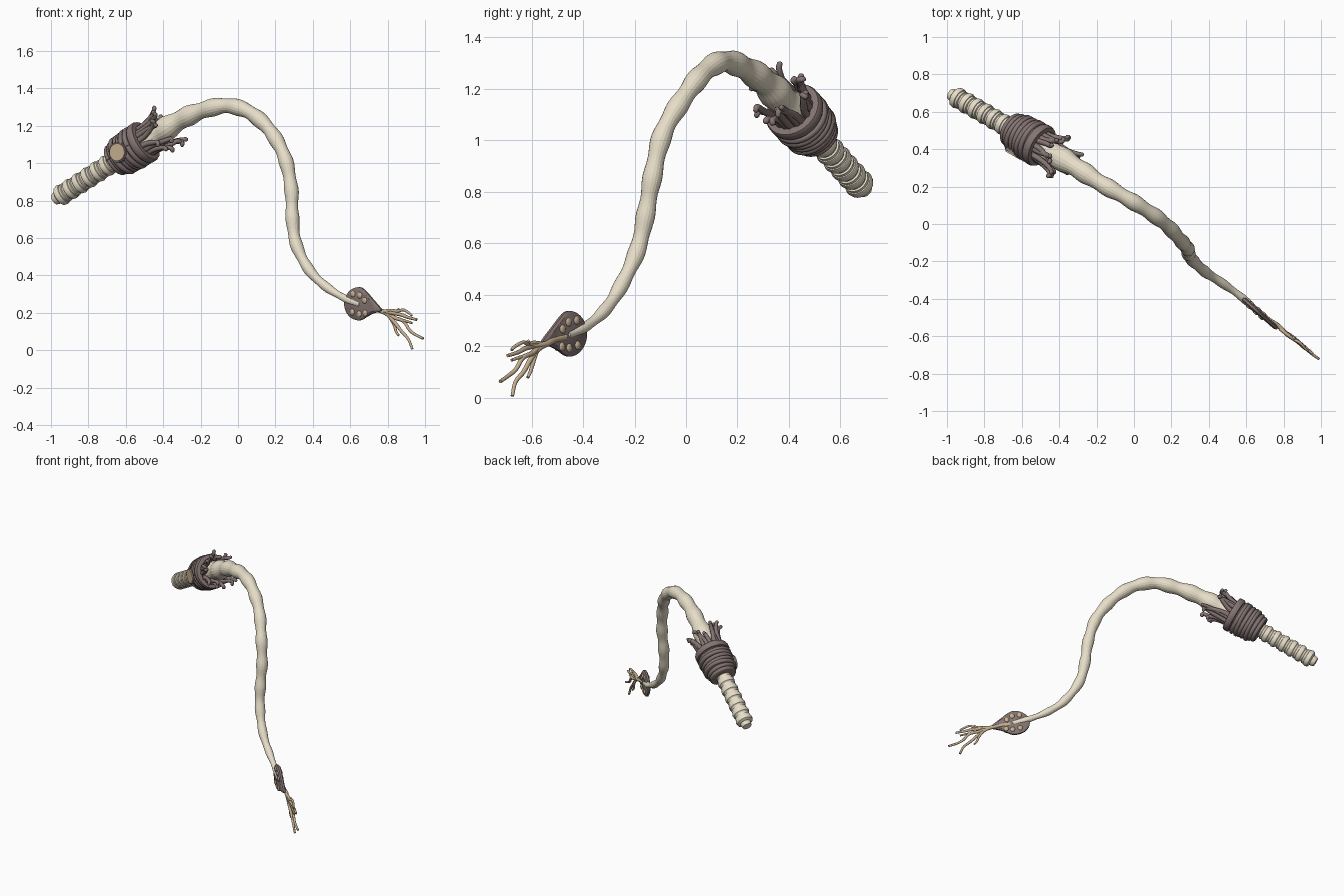
import bpy, bmesh, math, random
from mathutils import Vector as V, Matrix

if "Cube" in bpy.data.objects:
    bpy.data.objects.remove(bpy.data.objects["Cube"])

random.seed(4)

def material(name, rgb):
    m = bpy.data.materials.new(name)
    m.diffuse_color = (*rgb, 1)
    m.use_nodes = True
    m.node_tree.nodes["Principled BSDF"].inputs["Base Color"].default_value = m.diffuse_color
    return m

BONE = material("bone", (0.80, 0.73, 0.58))
MAUVE = material("mauve", (0.23, 0.175, 0.17))
TAN = material("tan", (0.56, 0.43, 0.28))

def finish(name, bm, mat, angle=35):
    bmesh.ops.recalc_face_normals(bm, faces=bm.faces)
    me = bpy.data.meshes.new(name)
    bm.to_mesh(me)
    bm.free()
    me.materials.append(mat)
    ob = bpy.data.objects.new(name, me)
    bpy.context.collection.objects.link(ob)
    bpy.ops.object.select_all(action='DESELECT')
    bpy.context.view_layer.objects.active = ob
    ob.select_set(True)
    bpy.ops.object.shade_smooth_by_angle(angle=math.radians(angle))
    return ob

def spline(pts, n):
    """Catmull-Rom samples through pts."""
    p = [V(q) for q in pts]
    p = [2 * p[0] - p[1]] + p + [2 * p[-1] - p[-2]]
    out = []
    for i in range(1, len(p) - 2):
        a, b, c, d = p[i - 1:i + 3]
        for k in range(n):
            t = k / n
            out.append(0.5 * (2 * b + (c - a) * t + (2 * a - 5 * b + 4 * c - d) * t * t
                              + (3 * b - a - 3 * c + d) * t ** 3))
    return out + [p[-2]]

def skin(bm, rings):
    """Bridge rings of points into a capped surface."""
    rings = [[bm.verts.new(p) for p in r] for r in rings]
    n = len(rings[0])
    for r, s in zip(rings, rings[1:]):
        for k in range(n):
            bm.faces.new((r[k], r[(k + 1) % n], s[(k + 1) % n], s[k]))
    bm.faces.new(rings[0])
    bm.faces.new(rings[-1])

def circle(c, u, w, r, n):
    return [c + r * (u * math.cos(a) + w * math.sin(a)) for a in (2 * math.pi * k / n for k in range(n))]

def add_tube(bm, pts, radii, sides):
    """Tapered tube with a parallel-transported frame."""
    rings, u = [], None
    for i, p in enumerate(pts):
        t = (pts[min(i + 1, len(pts) - 1)] - pts[max(i - 1, 0)]).normalized()
        u = (u - t * u.dot(t)).normalized() if u else t.orthogonal().normalized()
        rings.append(circle(p, u, t.cross(u), radii[i], sides))
    skin(bm, rings)

# shared axis of grip and collar
A = V((-0.57, 0.458, 1.07))
D = V((0.76, -0.44, 0.49)).normalized()
SIDE = V((-0.50, -0.866, 0))
SIDE = (SIDE - D * SIDE.dot(D)).normalized()
UP = -D.cross(SIDE).normalized()
if UP.z < 0:
    UP = -UP

def lathe(name, prof, mat, sides=32):
    bm = bmesh.new()
    skin(bm, [circle(A + D * s, SIDE, UP, r, sides) for s, r in prof])
    return finish(name, bm, mat)

# banded grip with stepped pommel
prof = [(-0.545, 0.018), (-0.543, 0.03), (-0.525, 0.036), (-0.515, 0.036)]
s = -0.512
for i in range(7):
    prof += [(s, 0.046), (s + 0.006, 0.054), (s + 0.022, 0.058), (s + 0.036, 0.054),
             (s + 0.038, 0.05), (s + 0.052, 0.052), (s + 0.055, 0.045), (s + 0.062, 0.045)]
    s += 0.064
prof += [(-0.05, 0.046), (0.05, 0.046)]
lathe("grip", prof, BONE, 24)

# wrapped collar: core with flared front rim
lathe("collar_core", [(-0.125, 0.05), (-0.12, 0.076), (-0.07, 0.09), (0.02, 0.1), (0.058, 0.104),
                      (0.062, 0.114), (0.07, 0.118), (0.092, 0.118), (0.103, 0.113),
                      (0.106, 0.086), (0.098, 0.078), (0.05, 0.07)], MAUVE)
bm = bmesh.new()
for i in range(7):
    s = -0.108 + i * 0.0245
    R = 0.08 + 0.022 * math.sin(min(1, i / 4) * math.pi / 2) + random.uniform(-0.003, 0.003)
    tilt, ph = random.uniform(0.002, 0.006), random.uniform(0, 6.28)
    loop = []
    for k in range(33):
        a = 2 * math.pi * k / 32
        loop.append(A + D * (s + tilt * math.sin(a + ph)) + R * (SIDE * math.cos(a) + UP * math.sin(a)))
    add_tube(bm, loop, [0.0145] * 33, 8)
finish("collar_wraps", bm, MAUVE, 50)

# oval medallion on the front of the collar
def medallion(name, r, d0, d1, mat):
    bm = bmesh.new()
    bmesh.ops.create_cone(bm, cap_ends=True, segments=28, radius1=r, radius2=r * 0.93, depth=d1 - d0)
    c = A - D * 0.024 + SIDE * (d0 + d1) / 2
    rot = Matrix((D, SIDE.cross(D), SIDE)).transposed().to_4x4()
    bm.transform(Matrix.Translation(c) @ rot)
    return finish(name, bm, mat)
medallion("medallion_mount", 0.058, 0.06, 0.112, MAUVE)
medallion("medallion_face", 0.05, 0.10, 0.119, TAN)

# tendrils fanning out of the collar mouth
bm = bmesh.new()
for i in range(18):
    a = 2 * math.pi * i / 18 + random.uniform(-0.12, 0.12)
    L, spread = random.uniform(0.12, 0.20), random.uniform(0.085, 0.12)
    o = SIDE * math.cos(a) + UP * math.sin(a)
    tw = (UP * math.cos(a) - SIDE * math.sin(a)) * random.uniform(-0.035, 0.035)
    b = A + D * 0.07
    pts = spline([b + o * 0.075, b + D * L * 0.4 + o * 0.077, b + D * L * 0.75 + o * 0.088 + tw * 0.5,
                  b + D * L + o * spread * 0.95 + tw,
                  b + D * (L + random.uniform(-0.01, 0.03)) + o * (spread + 0.012) + tw * 1.6], 4)
    n = len(pts)
    add_tube(bm, pts, [0.0165 - 0.006 * k / n for k in range(n - 1)] + [0.005], 8)
finish("collar_tendrils", bm, MAUVE, 60)

# knobbly tapering lash
path = spline([(-0.52, 0.43, 1.102), (-0.40, 0.357, 1.175), (-0.30, 0.297, 1.235), (-0.19, 0.225, 1.282),
               (-0.06, 0.15, 1.307), (0.06, 0.078, 1.272), (0.17, -0.002, 1.175), (0.25, -0.088, 1.03),
               (0.285, -0.13, 0.86), (0.29, -0.155, 0.72), (0.31, -0.19, 0.57), (0.38, -0.255, 0.43),
               (0.47, -0.315, 0.34), (0.57, -0.387, 0.278), (0.665, -0.471, 0.24)], 9)
length = [0]
for p, q in zip(path, path[1:]):
    length.append(length[-1] + (q - p).length)
stops = [(0, 0.066), (0.15, 0.062), (0.35, 0.049), (0.55, 0.042), (0.9, 0.038), (1.4, 0.034),
         (1.7, 0.026), (1.86, 0.02), (3, 0.008)]
radii = []
for l in length:
    l *= 2.02 / length[-1]
    for (l0, r0), (l1, r1) in zip(stops, stops[1:]):
        if l0 <= l <= l1:
            r = r0 + (r1 - r0) * (l - l0) / (l1 - l0)
    radii.append(r * (1 + 0.09 * math.sin(2 * math.pi * l / 0.145)))
radii[-1] = 0.006
bm = bmesh.new()
add_tube(bm, path, radii, 20)
finish("lash", bm, BONE, 15)

# upright teardrop paddle in the plane of the lash end
C = V((0.65, -0.458, 0.248))
H = V((0.75, -0.66, 0)).normalized()
N = V((H.y, -H.x, 0))
Z = V((0, 0, 1))
bm = bmesh.new()
outline = []
for k in range(40):
    a = 2 * math.pi * k / 40
    f = max(0, math.cos(a))
    outline.append((0.105 * math.cos(a) + 0.05 * f ** 4,
                    0.089 * math.sin(a) * (1 - 0.55 * f ** 1.6) - 0.033 * f ** 3))
layers = [(0.88, -0.013), (1, -0.006), (1, 0.006), (0.88, 0.013)]
skin(bm, [[C + H * u * k + Z * v * k + N * w for u, v in outline] for k, w in layers])
finish("paddle", bm, MAUVE)

# domed studs on both faces
bm = bmesh.new()
rot = Matrix((H, N, Z)).transposed().to_4x4()
for u, v in [(-0.036, 0.052), (0.012, 0.045), (0.047, 0.018),
             (-0.042, -0.045), (0.008, -0.055), (0.05, -0.05)]:
    for sgn in (-1, 1):
        m = Matrix.Translation(C + H * u + Z * v + N * 0.012 * sgn) @ rot @ Matrix.Diagonal((1, 0.55, 1.05, 1))
        bmesh.ops.create_uvsphere(bm, u_segments=14, v_segments=8, radius=0.0165, matrix=m)
finish("paddle_studs", bm, TAN, 60)

# branching root-like tips, given as x, z in the paddle plane
def root(pts, r0, r1):
    p3 = [(x, -0.51 - (x - 0.72) * 0.775 + random.uniform(-0.006, 0.006), z) for x, z in pts]
    p = spline(p3, 4)
    add_tube(bm, p, [r0 + (r1 - r0) * k / (len(p) - 1) for k in range(len(p))], 8)
bm = bmesh.new()
root([(0.67, 0.235), (0.72, 0.225), (0.77, 0.208), (0.82, 0.20), (0.87, 0.19), (0.91, 0.175), (0.955, 0.163)], 0.015, 0.007)
root([(0.76, 0.212), (0.80, 0.19), (0.84, 0.145), (0.875, 0.10), (0.91, 0.06), (0.932, 0.006)], 0.012, 0.007)
root([(0.80, 0.195), (0.84, 0.172), (0.885, 0.155), (0.915, 0.11), (0.945, 0.085), (0.99, 0.062)], 0.011, 0.007)
root([(0.78, 0.207), (0.82, 0.212), (0.85, 0.208), (0.885, 0.215), (0.915, 0.198), (0.93, 0.185)], 0.010, 0.006)
root([(0.815, 0.20), (0.84, 0.205), (0.862, 0.22)], 0.008, 0.006)
root([(0.81, 0.18), (0.835, 0.135), (0.845, 0.10), (0.86, 0.078)], 0.009, 0.006)
root([(0.86, 0.165), (0.90, 0.155), (0.93, 0.145)], 0.008, 0.006)
finish("root_tips", bm, TAN, 60)
